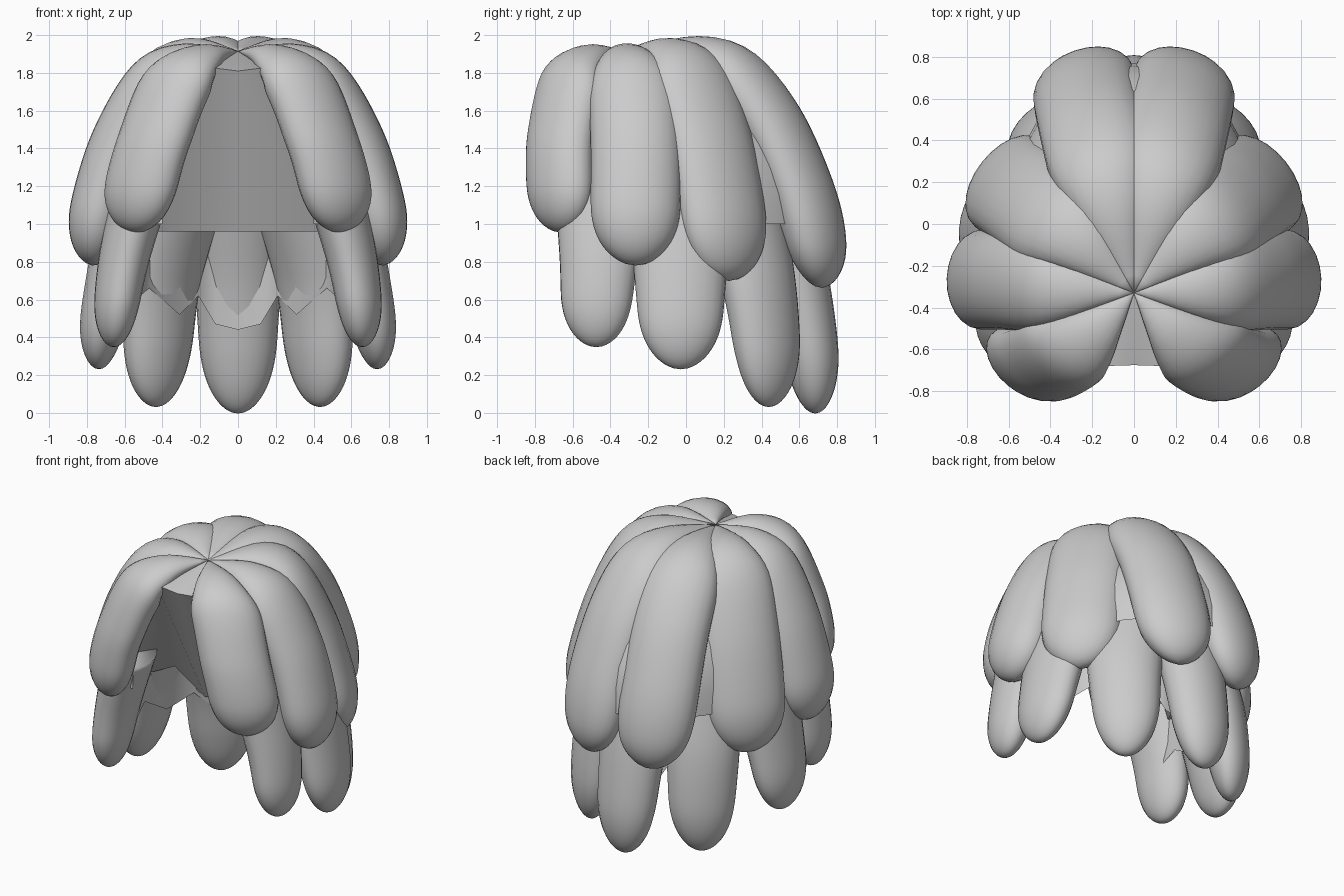
import bpy, bmesh
from math import sin, cos, pi, radians, sqrt
from mathutils import Vector
from mathutils.geometry import interpolate_bezier

if "Cube" in bpy.data.objects:
    bpy.data.objects.remove(bpy.data.objects["Cube"])

APEX = (0, -0.33, 1.915)


def smooth_path(pts, n):
    # Catmull-Rom style curve resampled by length, denser toward the tip
    p = [Vector(q) for q in pts]
    tan = [(p[min(i + 1, len(p) - 1)] - p[max(i - 1, 0)]) / 2 for i in range(len(p))]
    fine = []
    for i in range(len(p) - 1):
        fine += interpolate_bezier(p[i], p[i] + tan[i] / 3, p[i + 1] - tan[i + 1] / 3, p[i + 1], 20)[:-1]
    fine.append(p[-1])
    dist = [0]
    for a, b in zip(fine, fine[1:]):
        dist.append(dist[-1] + (b - a).length)
    out, k = [], 0
    for i in range(n + 1):
        s = 1 - (1 - i / n) ** 1.5
        d = dist[-1] * s
        while k < len(dist) - 2 and dist[k + 1] < d:
            k += 1
        f = (d - dist[k]) / max(dist[k + 1] - dist[k], 1e-6)
        out.append((s, fine[k].lerp(fine[k + 1], f)))
    return out


def make_object(name, verts, faces, smooth=True):
    bm = bmesh.new()
    vs = [bm.verts.new(v) for v in verts]
    for f in faces:
        bm.faces.new([vs[i] for i in f])
    bmesh.ops.remove_doubles(bm, verts=bm.verts, dist=1e-5)
    bmesh.ops.recalc_face_normals(bm, faces=bm.faces)
    for f in bm.faces:
        f.smooth = smooth
    me = bpy.data.meshes.new(name)
    bm.to_mesh(me)
    bm.free()
    ob = bpy.data.objects.new(name, me)
    bpy.context.collection.objects.link(ob)
    return ob


def lock(name, ridge, azimuth, w, d, grow, mirror, n=36, m=24):
    # one hair lock: ellipse swept below its outer ridge, rounded at the tip
    sgn = -1 if mirror else 1
    path = smooth_path(ridge, n)
    a = radians(azimuth)
    side = Vector((-sin(a), cos(a), 0))
    verts = []
    e = 0.76 if grow else 0.62
    for i, (s, p) in enumerate(path):
        t = (path[min(i + 1, n)][1] - path[max(i - 1, 0)][1]).normalized()
        inward = t.cross(side).normalized()
        if inward.dot(Vector((cos(a), sin(a), 1))) > 0:
            inward = -inward
        g = sin(pi / 2 * min(1, s / grow)) if grow else 1.25 - 0.35 * s
        u = max(0, (s - e) / (1 - e))
        k = max(g * sqrt(max(0, 1 - u ** 2.8)), 0.004)
        for j in range(m):
            q = 2 * pi * j / m
            v = p + inward * d * (g - k * cos(q)) + side * (w * k * sin(q))
            verts.append((v.x * sgn, v.y, v.z))
    faces = [[i * m + j, i * m + (j + 1) % m, (i + 1) * m + (j + 1) % m, (i + 1) * m + j]
             for i in range(n) for j in range(m)]
    faces += [list(range(m)), list(range(n * m, n * m + m))]
    make_object(name, verts, faces)


# upper tier: ridge points, facing angle, half width, half depth
upper = {
    "front_lock": ([APEX, (.2, -.52, 1.95), (.385, -.68, 1.84), (.525, -.765, 1.5),
                    (.605, -.775, 1.2), (.63, -.77, .96)], -50, .225, .14),
    "side_lock": ([APEX, (.3, -.31, 1.955), (.55, -.28, 1.85), (.765, -.26, 1.5),
                   (.89, -.26, 1.1), (.93, -.26, .8)], 2, .24, .16),
    "rear_side_lock": ([APEX, (.25, -.08, 1.985), (.45, .08, 1.87), (.61, .21, 1.5),
                        (.72, .29, 1.05), (.76, .32, .72)], 38, .265, .15),
    "back_lock": ([APEX, (.1, .05, 1.995), (.18, .33, 1.92), (.24, .57, 1.64),
                   (.28, .75, 1.25), (.29, .845, .9), (.29, .875, .68)], 71, .255, .16),
}
# lower tier, hanging from under the cap
lower = {
    "lower_front_lock": ([(.66, -.48, 1.2), (.73, -.48, .85), (.76, -.49, .58),
                          (.765, -.49, .35)], -8, .19, .12),
    "lower_side_lock": ([(.71, -.02, 1.2), (.79, -.02, .8), (.84, -.02, .47),
                         (.85, -.02, .235)], 4, .225, .125),
    "lower_rear_lock": ([(.41, .4, 1.2), (.5, .49, .75), (.52, .53, .35),
                         (.52, .53, .03)], 47, .215, .14),
}
for mirror, tag in ((False, "right_"), (True, "left_")):
    for name, (ridge, az, w, d) in upper.items():
        lock(tag + name, ridge, az, w, d, .45, mirror)
    for name, (ridge, az, w, d) in lower.items():
        lock(tag + name, ridge, az, w, d, 0, mirror)
lock("lower_back_lock", [(0, .64, 1.2), (0, .75, .75), (0, .81, .32), (0, .82, 0)],
     90, .205, .15, 0, False)

# inner dome that closes the grooves between the upper locks
out = [(.4, -.6), (.67, -.48), (.7, -.25), (.68, -.02), (.6, .24), (.47, .48), (.25, .7), (0, .77)]
out += [(-x, y) for x, y in reversed(out[:-1])]
rings, c = 10, len(out)
verts = []
for i in range(rings + 1):
    t = pi / 2 * i / rings
    for x, y in out:
        verts.append((x * sin(t), APEX[1] + (y - APEX[1]) * sin(t), 1.0 + .915 * cos(t) ** .95))
dome_faces = [(i * c + j, i * c + j + 1, (i + 1) * c + j + 1, (i + 1) * c + j)
              for i in range(rings) for j in range(c - 1)]
make_object("cap_dome", verts, dome_faces)

# front crown panel
z = .96
edge = [(-.36, -.62, 1.79), (-.16, -.68, 1.83), (0, -.675, 1.81), (.16, -.68, 1.83), (.36, -.62, 1.79)]
make_object("front_crown", [APEX] + edge, [(0, i, i + 1) for i in range(1, 5)])

# recessed wall over the forehead
base = [(-.62, -.52, z), (-.43, -.09, z), (0, -.36, z), (.43, -.09, z), (.62, -.52, z)]
make_object("forehead_panel", edge + base, [(i, i + 5, i + 6, i + 1) for i in range(4)])

# underside of the cap
rim = [(.7, -.25, z), (.62, .2, z), (.25, .65, z), (0, .62, z), (-.25, .65, z), (-.62, .2, z), (-.7, -.25, z)]
make_object("cap_underside", base + rim,
            [(4, 5, 6, 3), (3, 6, 7, 8, 2), (2, 8, 9, 10, 1), (1, 10, 11, 0)], smooth=False)

# inner lining joining the lower locks
half = [(.6, -.62, .62), (.52, -.45, .62), (.55, -.25, .74), (.54, -.02, .6), (.47, .18, .66),
        (.31, .27, .52), (.21, .42, .62), (.12, .46, .47)]
line = half + [(0, .47, .44)] + [(-x, y, b) for x, y, b in reversed(half)]
n = len(line)
make_object("lower_lining", line + [(x * .94, y * .94, 1.0) for x, y, b in line],
            [(i, i + 1, n + i + 1, n + i) for i in range(n - 1)])
